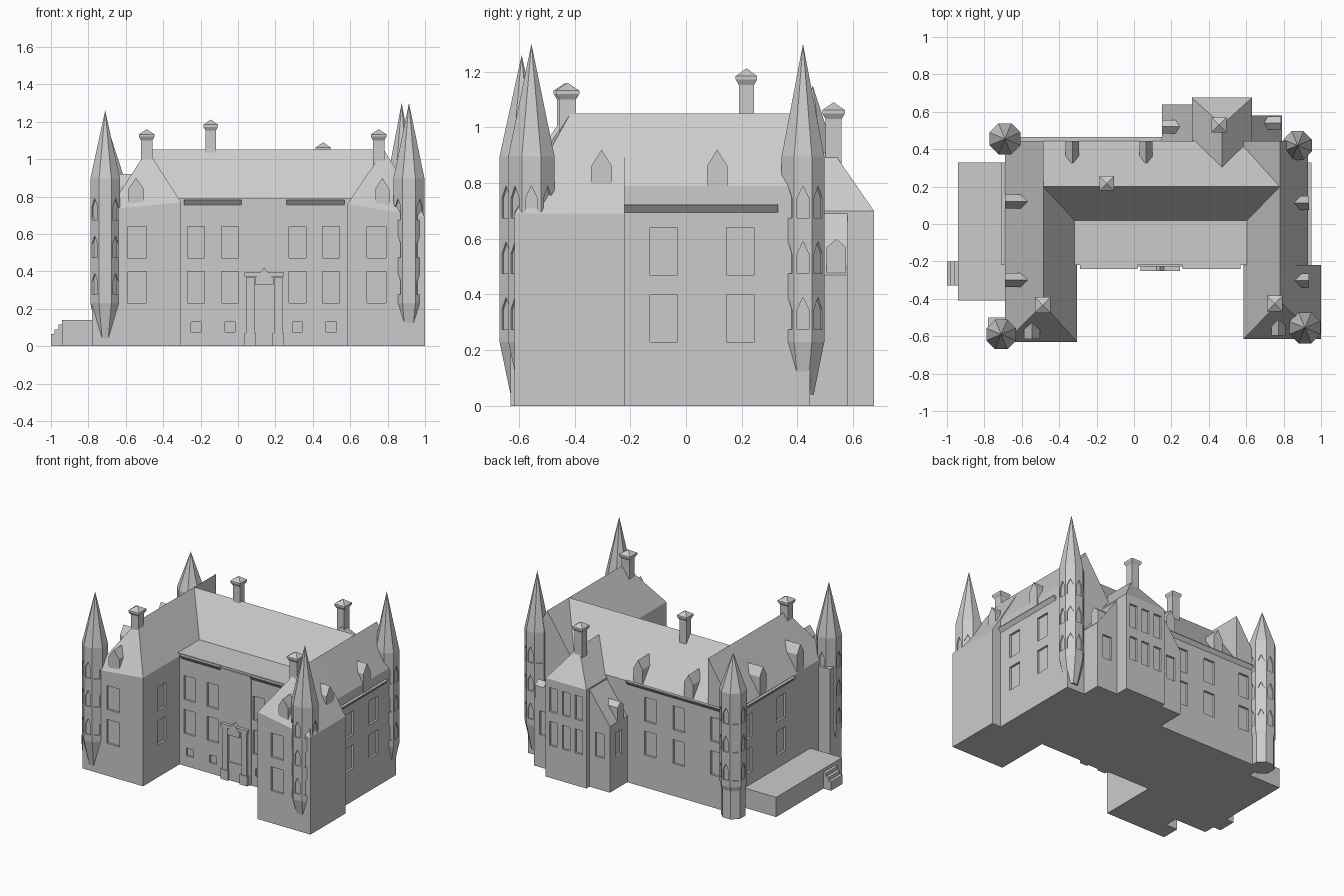
import bpy, bmesh
from math import pi, cos, sin
from mathutils import Matrix, Vector

cube = bpy.data.objects.get("Cube")
if cube:
    bpy.data.objects.remove(cube)

stone = bpy.data.materials.new("pale grey stone")
stone.use_nodes = True
GREY = (0.6, 0.6, 0.6, 1)
stone.diffuse_color = GREY
stone.node_tree.nodes["Principled BSDF"].inputs["Base Color"].default_value = GREY

FRONT, EAST, NORTH, WEST = 0, pi / 2, pi, -pi / 2


def finish(name, bm):
    bmesh.ops.recalc_face_normals(bm, faces=bm.faces[:])
    mesh = bpy.data.meshes.new(name)
    bm.to_mesh(mesh)
    bm.free()
    mesh.materials.append(stone)
    obj = bpy.data.objects.new(name, mesh)
    bpy.context.collection.objects.link(obj)
    return obj


def place(x, y, angle):
    return Matrix.Translation((x, y, 0)) @ Matrix.Rotation(angle, 4, 'Z')


def prism(bm, profile, depth, at):
    """Extrude a (sideways, up) profile inwards from a wall placement."""
    near = [bm.verts.new(at @ Vector((u, 0, v))) for u, v in profile]
    far = [bm.verts.new(at @ Vector((u, depth, v))) for u, v in profile]
    bm.faces.new(near)
    bm.faces.new(far[::-1])
    n = len(near)
    for i in range(n):
        j = (i + 1) % n
        bm.faces.new((near[i], far[i], far[j], near[j]))


def extrude(name, profile, depth, at):
    bm = bmesh.new()
    prism(bm, profile, depth, at)
    return finish(name, bm)


def rect(w, z0, z1):
    return [(-w / 2, z0), (w / 2, z0), (w / 2, z1), (-w / 2, z1)]


def lancet(w, z0, z1, peak):
    return [(-w / 2, z0), (w / 2, z0), (w / 2, z1), (0, peak), (-w / 2, z1)]


def box(name, x0, x1, y0, y1, z0, z1):
    return extrude(name, [(x0, z0), (x1, z0), (x1, z1), (x0, z1)], y1 - y0, place(0, y0, 0))


def hull(name, points):
    bm = bmesh.new()
    for p in points:
        bm.verts.new(p)
    bmesh.ops.convex_hull(bm, input=bm.verts[:])
    bmesh.ops.dissolve_limit(bm, angle_limit=0.01, verts=bm.verts[:], edges=bm.edges[:])
    return finish(name, bm)


def wing(name, x0, x1, y0, y1, z0, z1, ridge):
    """Walls with eaves at z0 and z1 on the two sides, and a ridge on top."""
    pts = [(x, y, z) for x, e in ((x0, z0), (x1, z1)) for y in (y0, y1) for z in (0, e)]
    return hull(name, pts + ridge)


def carve(obj, openings, depth=0.015):
    """Recess a list of (placement, profile) openings into a solid."""
    bm = bmesh.new()
    for at, profile in openings:
        prism(bm, profile, depth + 0.02, at @ Matrix.Translation((0, -0.02, 0)))
    cutter = finish("window_cutter", bm)
    cutter.hide_render = True
    mod = obj.modifiers.new("windows", 'BOOLEAN')
    mod.operation, mod.solver, mod.object = 'DIFFERENCE', 'EXACT', cutter
    bpy.context.view_layer.update()
    graph = bpy.context.evaluated_depsgraph_get()
    mesh = bpy.data.meshes.new_from_object(obj.evaluated_get(graph))
    obj.modifiers.clear()
    obj.data = mesh
    bpy.data.objects.remove(cutter)


ROWS = ((0.23, 0.40), (0.47, 0.64))


def windows(spots, angle, w=0.09, rows=ROWS):
    return [(place(x, y, angle), rect(w, a, b)) for x, y in spots for a, b in rows]


# Central range with a flat front strip and a pitched roof
main = extrude("main_range", [(-0.22, 0), (0.445, 0), (0.445, 0.72), (0.2, 1.05), (0.02, 0.79), (-0.22, 0.79)],
               1.265, place(0.78, 0, EAST))
columns = (-0.225, -0.043, 0.318, 0.498)
carve(main, windows([(x, -0.22) for x in columns], FRONT)
      + windows([(x, -0.22) for x in columns], FRONT, 0.055, ((0.075, 0.13),))
      + windows([(x, 0.445) for x in (-0.03, -0.255)], NORTH))

# West wing: hipped front, half gable behind
west = wing("west_wing", -0.69, -0.305, -0.63, 0.2, 0.73, 0.77,
            [(-0.485, -0.43, 1.05), (-0.485, 0.2, 1.05)])
carve(west, windows([(-0.54, -0.63)], FRONT, 0.1) + windows([(-0.305, -0.42)], EAST)
      + windows([(-0.69, -0.08)], WEST, 0.1))
west_back = wing("west_wing_back", -0.69, -0.485, 0.2, 0.445, 0.73, 1.05, [])
carve(west_back, windows([(-0.69, 0.285)], WEST, 0.08) + windows([(-0.545, 0.445)], NORTH, 0.08))
box("west_corner_pier", -0.78, -0.6, -0.63, -0.5, 0, 0.69)

# East wing: wider front part, narrower back part under one ridge
east = wing("east_wing_front", 0.585, 1.0, -0.615, -0.22, 0.76, 0.69,
            [(0.78, -0.415, 1.05), (0.78, -0.22, 1.05)])
carve(east, windows([(0.74, -0.615)], FRONT, 0.1) + windows([(0.585, -0.42)], WEST))
east_back = wing("east_wing_back", 0.585, 0.93, -0.22, 0.445, 0.76, 0.79,
                 [(0.78, -0.22, 1.05), (0.78, 0.445, 1.05)])
carve(east_back, windows([(0.93, -0.08), (0.93, 0.195)], EAST, 0.1))

# Rear pavilion with catslide side bays
pavilion = wing("rear_pavilion", 0.31, 0.63, 0.3, 0.675, 0.70, 0.70,
                [(0.47, 0.3, 0.91), (0.47, 0.53, 0.91)])
carve(pavilion, windows([(x, 0.675) for x in (0.37, 0.47, 0.57)], NORTH, 0.06))
bay_w = wing("rear_bay_west", 0.15, 0.31, 0.3, 0.64, 0.47, 0.69, [])
carve(bay_w, windows([(0.23, 0.64)], NORTH, 0.07, ROWS[:1]) + windows([(0.15, 0.545)], WEST, 0.07, ROWS[:1]))
bay_e = wing("rear_bay_east", 0.63, 0.79, 0.3, 0.58, 0.69, 0.47, [])
carve(bay_e, windows([(0.71, 0.58)], NORTH, 0.07, ROWS[:1]))

# Garden terrace and steps
box("terrace", -0.94, -0.68, -0.41, 0.33, 0, 0.14)
for i in range(3):
    box("terrace_step", -1 + 0.02 * i, -0.93, -0.33, -0.2, 0, 0.065 + 0.025 * i)


# Wedge cornices under the eaves
def cornice(name, x, y, angle, length, z):
    side = [(0, z - 0.03), (-0.02, z - 0.005), (-0.02, z), (0, z)]
    at = place(x, y, angle) @ Matrix.Rotation(pi / 2, 4, 'Z') @ Matrix.Translation((0, -length / 2, 0))
    extrude(name, side, length, at)


cornice("front_cornice_west", -0.135, -0.22, FRONT, 0.31, 0.785)
cornice("front_cornice_east", 0.415, -0.22, FRONT, 0.31, 0.785)
cornice("north_cornice", -0.23, 0.445, NORTH, 0.76, 0.725)
cornice("east_cornice", 0.93, 0.055, EAST, 0.55, 0.725)
cornice("west_cornice", -0.69, 0.055, WEST, 0.55, 0.725)

# Entrance bay and portal
box("entrance_bay", 0.02, 0.26, -0.227, -0.2, 0, 0.775)
for x in (0.065, 0.215):
    extrude("portal_pier", rect(0.045, 0, 0.37), 0.03, place(x, -0.243, 0))
    extrude("portal_pier_base", rect(0.06, 0, 0.07), 0.03, place(x, -0.248, 0))
extrude("portal_lintel", rect(0.21, 0.372, 0.395), 0.04, place(0.14, -0.25, 0))
extrude("portal_gable", lancet(0.1, 0.33, 0.36, 0.42), 0.03, place(0.14, -0.252, 0))
extrude("door", rect(0.1, 0, 0.13), 0.02, place(0.14, -0.234, 0))

# Dormers
for x, y, angle, w, z in ((-0.545, -0.615, FRONT, 0.085, 0.77), (0.772, -0.595, FRONT, 0.075, 0.77),
                          (0.935, -0.303, EAST, 0.075, 0.79), (0.935, 0.112, EAST, 0.075, 0.79),
                          (-0.69, -0.3, WEST, 0.075, 0.79), (-0.69, 0.12, WEST, 0.075, 0.79),
                          (-0.33, 0.445, NORTH, 0.07, 0.76), (0.065, 0.445, NORTH, 0.07, 0.76),
                          (0.15, 0.52, WEST, 0.07, 0.5), (0.785, 0.54, EAST, 0.07, 0.5)):
    drop = 0.08
    extrude("dormer", lancet(w, z - drop, z + 0.07, z + 0.13 if z > 0.6 else z + 0.1), 0.12, place(x, y, angle))


# Octagonal corner turrets
def turret(name, x, y, r, rings, apex):
    bm = bmesh.new()
    pts = [[bm.verts.new((x + r * s * cos((i + 0.5) * pi / 4), y + r * s * sin((i + 0.5) * pi / 4), z))
            for i in range(8)] for z, s in rings]
    tip = bm.verts.new((x, y, apex))
    bm.faces.new(pts[0])
    for i in range(8):
        j = (i + 1) % 8
        for lo, hi in zip(pts, pts[1:]):
            bm.faces.new((lo[i], lo[j], hi[j], hi[i]))
        bm.faces.new((pts[-1][i], pts[-1][j], tip))
    obj = finish(name, bm)
    flat = r * cos(pi / 8)
    carve(obj, [(place(x, y, i * pi / 4) @ Matrix.Translation((0, -flat, 0)), lancet(0.042, z, z + 0.07, z + 0.115))
                for i in range(8) for z in (0.275, 0.475, 0.675)], 0.008)


corbel = [(0.04, 0.5), (0.23, 1), (0.895, 1)]
turret("turret_south_west", -0.71, -0.59, 0.086, corbel, 1.26)
turret("turret_south_east", 0.914, -0.555, 0.09, corbel, 1.30)
turret("turret_north_east", 0.875, 0.42, 0.083, corbel, 1.30)
turret("turret_north_west", -0.69, 0.455, 0.09, [(0, 0.9), (0.2, 0.9), (0.23, 1), (0.895, 1)], 1.15)

# Chimneys with pyramid caps
for x, y, w, z0, top in ((-0.488, -0.433, 0.06, 0.9, 1.16), (-0.146, 0.217, 0.055, 0.95, 1.212),
                         (0.752, -0.425, 0.06, 0.9, 1.16), (0.455, 0.53, 0.058, 0.75, 1.09)):
    h, c = w / 2, w * 0.7
    corners = [(a, b) for a in (-1, 1) for b in (-1, 1)]
    box("chimney_shaft", x - h, x + h, y - h, y + h, z0, top - 0.04)
    hull("chimney_cap", [(x + a * s, y + b * s, z) for a, b in corners
                         for s, z in ((h, top - 0.06), (c, top - 0.04), (c, top - 0.028))] + [(x, y, top)])
